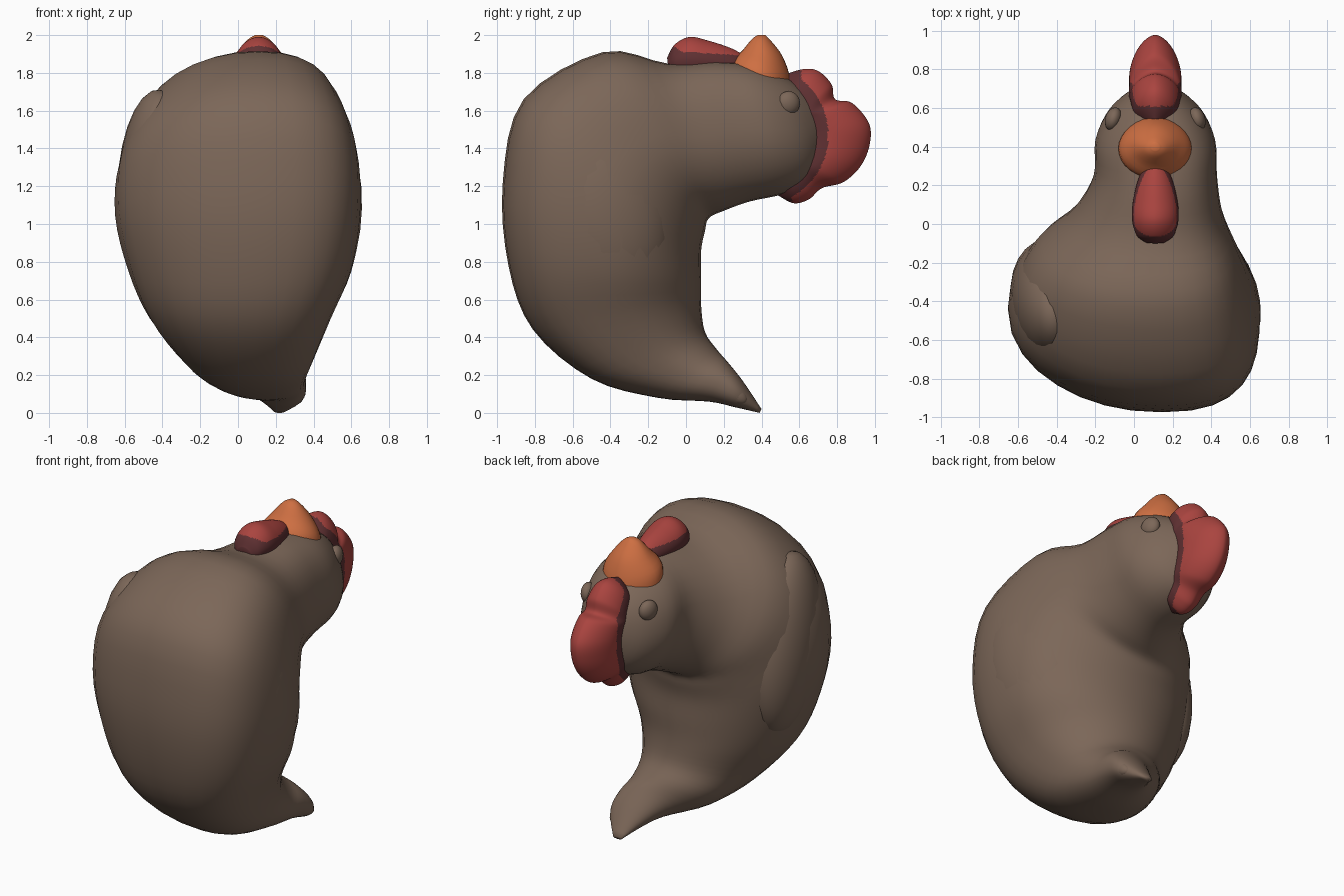
import bpy
import bmesh
import math
from mathutils import Vector

default_cube = bpy.data.objects.get("Cube")
if default_cube:
    bpy.data.objects.remove(default_cube, do_unlink=True)


def make_material(name, colour):
    material = bpy.data.materials.new(name)
    material.use_nodes = True
    rgba = (*colour, 1.0)
    material.diffuse_color = rgba
    material.node_tree.nodes["Principled BSDF"].inputs["Base Color"].default_value = rgba
    return material


brown = make_material("brown feathers", (0.2, 0.135, 0.098))
red = make_material("red comb", (0.4, 0.058, 0.05))
maroon = make_material("maroon comb base", (0.115, 0.03, 0.032))
orange = make_material("orange beak", (0.62, 0.16, 0.055))


def finish(name, bm, materials, rule=None):
    """Turn a bmesh into a smooth object, colouring faces by an optional rule."""
    bmesh.ops.recalc_face_normals(bm, faces=bm.faces)
    mesh = bpy.data.meshes.new(name)
    for face in bm.faces:
        face.smooth = True
        if rule:
            face.material_index = rule(face.calc_center_median())
    bm.to_mesh(mesh)
    bm.free()
    for material in materials:
        mesh.materials.append(material)
    obj = bpy.data.objects.new(name, mesh)
    bpy.context.collection.objects.link(obj)
    return obj


def spline(a, b, c, d, t):
    """Catmull-Rom blend of four section tuples."""
    return [0.5 * (2 * q + (r - p) * t + (2 * p - 5 * q + 4 * r - s) * t * t
                   + (3 * q - p - 3 * r + s) * t ** 3)
            for p, q, r, s in zip(a, b, c, d)]


def loft(name, sections, materials, rule=None, sides=32, steps=4, lean=0.0, power=1.0):
    """Skin oval sections: inner y, z, outer y, z, centre x, half width.
    Power squares or points the outer half, lean pushes it sideways."""
    rows = []
    last = len(sections) - 1
    for i in range(last):
        window = [sections[min(max(i + k, 0), last)] for k in (-1, 0, 1, 2)]
        rows += [spline(*window, step / steps) for step in range(steps)]
    rows.append(sections[-1])

    bm = bmesh.new()
    rings = []
    for iy, iz, oy, oz, cx, half in rows:
        inner, outer = Vector((0, iy, iz)), Vector((0, oy, oz))
        ring = []
        for k in range(sides):
            angle = math.tau * k / sides
            c, s = math.cos(angle), math.sin(angle)
            bend = power if c > 0 else 1
            c = math.copysign(abs(c) ** bend, c)
            s = math.copysign(abs(s) ** bend, s)
            point = inner.lerp(outer, 0.5 + 0.5 * c)
            point.x = cx + half * s + lean * max(c, 0) ** 2 * half ** 2
            ring.append(bm.verts.new(point))
        rings.append(ring)
    for low, high in zip(rings, rings[1:]):
        for k in range(sides):
            n = (k + 1) % sides
            bm.faces.new((low[k], low[n], high[n], high[k]))
    bm.faces.new(rings[0])
    bm.faces.new(rings[-1])
    return finish(name, bm, materials, rule)


def ellipsoid(name, centre, radii, turn, material):
    bm = bmesh.new()
    bmesh.ops.create_uvsphere(bm, u_segments=24, v_segments=14, radius=1)
    obj = finish(name, bm, [material])
    obj.location, obj.scale, obj.rotation_euler = centre, radii, turn
    return obj


# Body, neck and head, from tail tip round to crown
body_sections = [
    (.40, .02, .39, 0, .22, .03),
    (.30, .17, .26, .03, .23, .12),
    (.22, .27, .12, .06, .19, .17),
    (.16, .34, -.15, .08, .10, .26),
    (.10, .43, -.5, .18, .05, .35),
    (.08, .57, -.81, .44, .01, .48),
    (.08, .72, -.94, .78, .01, .59),
    (.08, .86, -.97, 1.22, 0, .65),
    (.10, .96, -.86, 1.66, 0, .63),
    (.12, 1.03, -.44, 1.91, .01, .53),
    (.20, 1.07, -.1, 1.85, .07, .39),
    (.34, 1.12, .15, 1.86, .11, .32),
    (.52, 1.16, .35, 1.84, .11, .31),
    (.65, 1.23, .52, 1.78, .11, .24),
    (.72, 1.36, .65, 1.69, .11, .13),
    (.74, 1.49, .73, 1.57, .11, .04),
]
loft("body", body_sections, [brown], lean=.35, power=.87)

# Folded wings, barely rising from the flanks
ellipsoid("right_wing", (-.43, -.39, 1.16), (.21, .3, .56), (.2, 0, .12), brown)
ellipsoid("left_wing", (.41, -.43, 1.1), (.245, .36, .54), (.2, 0, .12), brown)

# Tail feather points beside the tip
for side, x in (("right", .16), ("left", .31)):
    ellipsoid(side + "_tail_feather", (x, .23, .12), (.045, .11, .05), (-.6, 0, 0), brown)

# Comb, fanned round the back of the head with a maroon root
comb_sections = [
    (.46, 1.66, .52, 1.79, .11, .03),
    (.50, 1.60, .62, 1.82, .11, .10),
    (.52, 1.58, .70, 1.81, .11, .12),
    (.54, 1.55, .77, 1.74, .11, .13),
    (.54, 1.53, .79, 1.66, .11, .135),
    (.54, 1.50, .88, 1.64, .11, .135),
    (.54, 1.47, .97, 1.53, .11, .135),
    (.54, 1.45, .97, 1.41, .11, .135),
    (.54, 1.42, .92, 1.30, .11, .135),
    (.53, 1.40, .83, 1.22, .11, .13),
    (.51, 1.38, .72, 1.19, .11, .12),
    (.49, 1.36, .65, 1.13, .11, .11),
    (.47, 1.34, .57, 1.11, .11, .09),
    (.44, 1.30, .49, 1.15, .11, .03),
]


def comb_rule(p):
    near_head = math.hypot((p.y - .44) * 1.12, p.z - 1.47) < .35
    front_edge = .61 if p.z > 1.5 else .56
    return 1 if near_head or p.y < front_edge else 0


loft("comb", comb_sections, [red, maroon], comb_rule, sides=128, steps=8, power=1.15)

# Wattle under the beak
wattle_sections = [
    (-.09, 1.80, -.10, 1.88, .11, .05),
    (-.06, 1.77, -.06, 1.95, .11, .095),
    (.02, 1.75, .02, 1.99, .11, .12),
    (.12, 1.75, .12, 1.97, .11, .115),
    (.24, 1.76, .24, 1.93, .11, .085),
    (.33, 1.80, .33, 1.88, .11, .04),
]


def wattle_rule(p):
    return 1 if p.z < 1.91 - .06 * p.y + .6 * max(0, -.02 - p.y) else 0


loft("wattle", wattle_sections, [red, maroon], wattle_rule, sides=96, steps=10, power=1.1)

# Beak, pointing up
beak_sections = [
    (.24, 1.70, .56, 1.68, .11, .19),
    (.235, 1.84, .55, 1.78, .11, .185),
    (.30, 1.92, .51, 1.89, .11, .12),
    (.35, 1.98, .45, 1.97, .11, .06),
    (.38, 2.0, .42, 2.0, .11, .02),
]
loft("beak", beak_sections, [orange], power=1.1)

# Eyes
for side, sign in (("right", -1), ("left", 1)):
    ellipsoid(side + "_eye", (.11 + sign * .217, .543, 1.64),
              (.042, .062, .063), (0, 0, sign * .3), brown)
